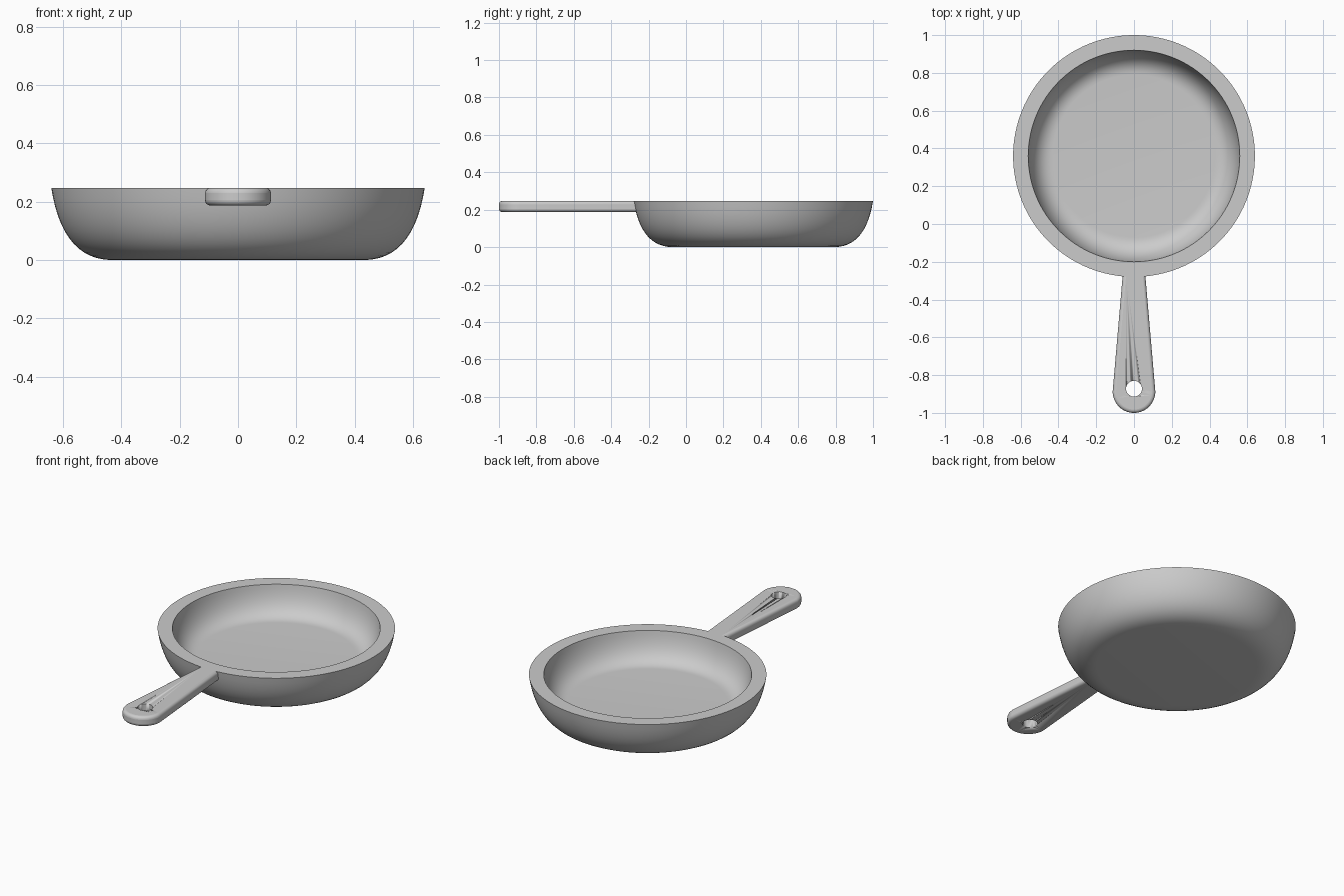
import bpy, bmesh
from math import sin, cos, pi, radians
from mathutils import Vector
from mathutils.geometry import interpolate_bezier

if "Cube" in bpy.data.objects:
    bpy.data.objects.remove(bpy.data.objects["Cube"])

RIM_Z, PAN_Y = 0.247, 0.36


def finish(name, bm, angle=35):
    bmesh.ops.recalc_face_normals(bm, faces=bm.faces)
    mesh = bpy.data.meshes.new(name)
    bm.to_mesh(mesh)
    bm.free()
    obj = bpy.data.objects.new(name, mesh)
    bpy.context.collection.objects.link(obj)
    bpy.ops.object.select_all(action='DESELECT')
    obj.select_set(True)
    bpy.context.view_layer.objects.active = obj
    bpy.ops.object.shade_smooth_by_angle(angle=radians(angle))
    return obj


def wall(points, steps=14):
    return interpolate_bezier(*[Vector((x, 0, z)) for x, z in points], steps)


# Pan body: curved wall profile revolved into a thick bowl
outer = wall([(0.43, 0), (0.55, 0), (0.615, 0.09), (0.64, RIM_Z)])
inner = wall([(0.43, 0.08), (0.50, 0.08), (0.545, 0.14), (0.56, RIM_Z)])
profile = [Vector((0, 0, 0))] + outer + inner[::-1] + [Vector((0, 0, 0.08))]
bm = bmesh.new()
verts = [bm.verts.new(p) for p in profile]
edges = [bm.edges.new(pair) for pair in zip(verts, verts[1:])]
bmesh.ops.spin(bm, geom=verts + edges, cent=(0, 0, 0), axis=(0, 0, 1),
               angle=2 * pi, steps=128, use_merge=True)
bmesh.ops.remove_doubles(bm, verts=bm.verts, dist=1e-5)
finish("pan_body", bm).location.y = PAN_Y

# Handle: tapered outline with a round end, thickened and softened
end_r, end_y = 0.113, -0.887
outline = [(0.058, -0.25)]
outline += [(end_r * cos(a), end_y + end_r * sin(a))
            for a in (-pi * i / 32 for i in range(33))]
outline += [(-0.058, -0.25)]
bm = bmesh.new()
face = bm.faces.new([bm.verts.new((x, y, 0.187)) for x, y in outline])
top = bmesh.ops.extrude_face_region(bm, geom=[face])["geom"]
bmesh.ops.translate(bm, vec=(0, 0, RIM_Z - 0.187),
                    verts=[v for v in top if isinstance(v, bmesh.types.BMVert)])
handle = finish("handle", bm)
bevel = handle.modifiers.new("soft_edges", 'BEVEL')
bevel.width, bevel.segments = 0.018, 5
bevel.limit_method, bevel.angle_limit = 'ANGLE', radians(40)

# Hanging hole through the handle
bm = bmesh.new()
bmesh.ops.create_cone(bm, cap_ends=True, segments=48, radius1=0.042,
                      radius2=0.042, depth=0.4)
cutter = finish("hole_cutter", bm)
cutter.location = (0, -0.872, 0.21)
cutter.hide_render = True
cutter.display_type = 'WIRE'
hole = handle.modifiers.new("hanging_hole", 'BOOLEAN')
hole.operation, hole.object, hole.solver = 'DIFFERENCE', cutter, 'EXACT'
